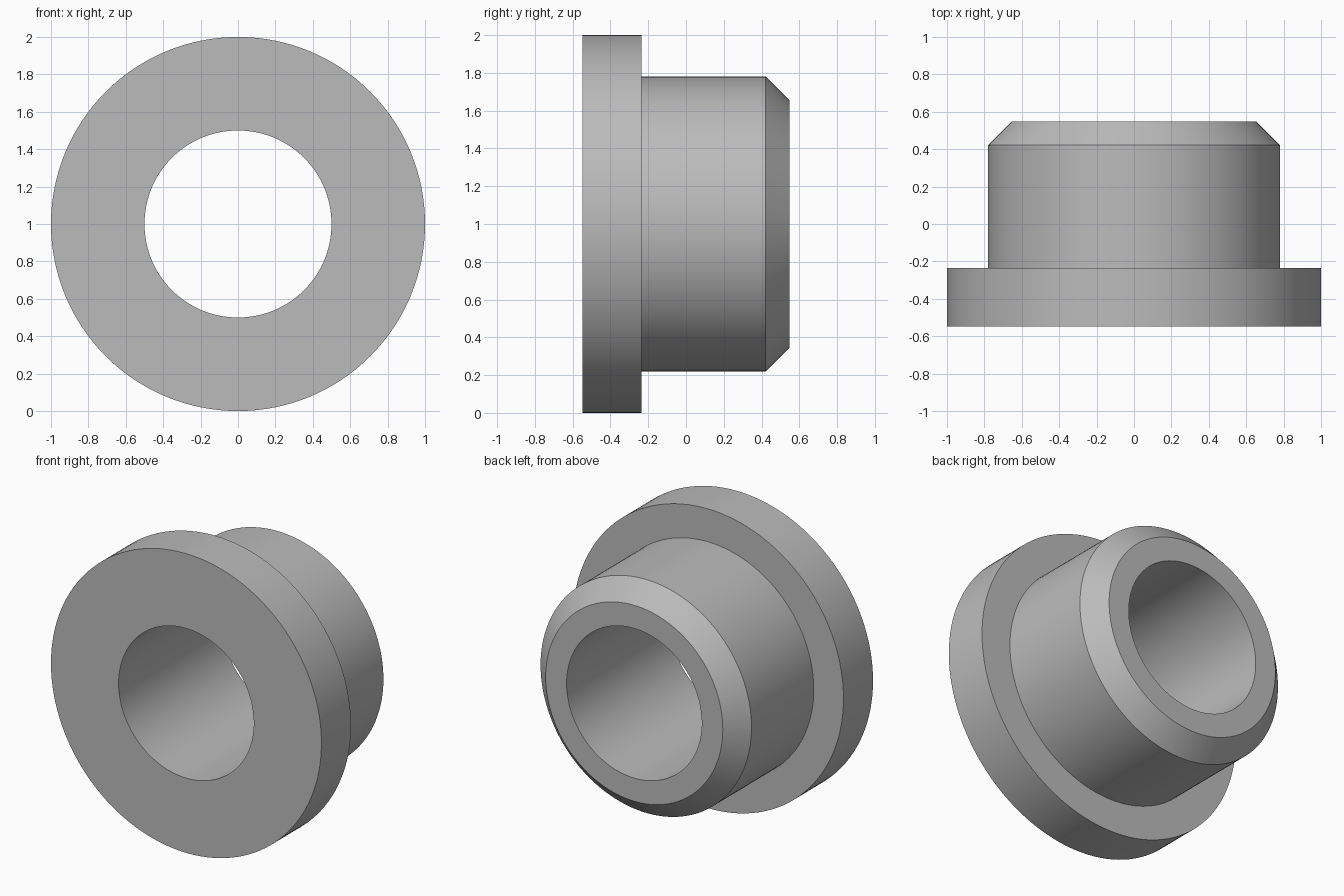
import bpy
import bmesh
from math import cos, sin, tau, radians

cube = bpy.data.objects.get("Cube")
if cube:
    bpy.data.objects.remove(cube)

SEGMENTS = 128

# Plain grey metal
grey = bpy.data.materials.new("grey_metal")
grey.use_nodes = True
colour = (0.5, 0.5, 0.5, 1.0)
grey.diffuse_color = colour
grey.node_tree.nodes["Principled BSDF"].inputs["Base Color"].default_value = colour


def lathe(name, profile, centre_z):
    """Revolve a closed (radius, y) profile about the y axis."""
    bm = bmesh.new()
    rings = []
    for i in range(SEGMENTS):
        a = tau * i / SEGMENTS
        rings.append([bm.verts.new((r * cos(a), y, centre_z + r * sin(a)))
                      for r, y in profile])
    n = len(profile)
    for i in range(SEGMENTS):
        here, there = rings[i], rings[(i + 1) % SEGMENTS]
        for j in range(n):
            k = (j + 1) % n
            bm.faces.new((here[j], here[k], there[k], there[j]))
    bmesh.ops.recalc_face_normals(bm, faces=bm.faces)
    mesh = bpy.data.meshes.new(name)
    bm.to_mesh(mesh)
    bm.free()
    mesh.materials.append(grey)
    obj = bpy.data.objects.new(name, mesh)
    bpy.context.collection.objects.link(obj)
    bpy.ops.object.select_all(action="DESELECT")
    obj.select_set(True)
    bpy.context.view_layer.objects.active = obj
    bpy.ops.object.shade_smooth_by_angle(angle=radians(30))
    return obj


# Flanged sleeve: bore, flange, barrel and chamfered end
lathe("flanged_bushing", [
    (0.5, -0.547), (1.0, -0.547),
    (1.0, -0.235), (0.78, -0.235),
    (0.78, 0.422), (0.655, 0.547),
    (0.5, 0.547),
], 1.0)
